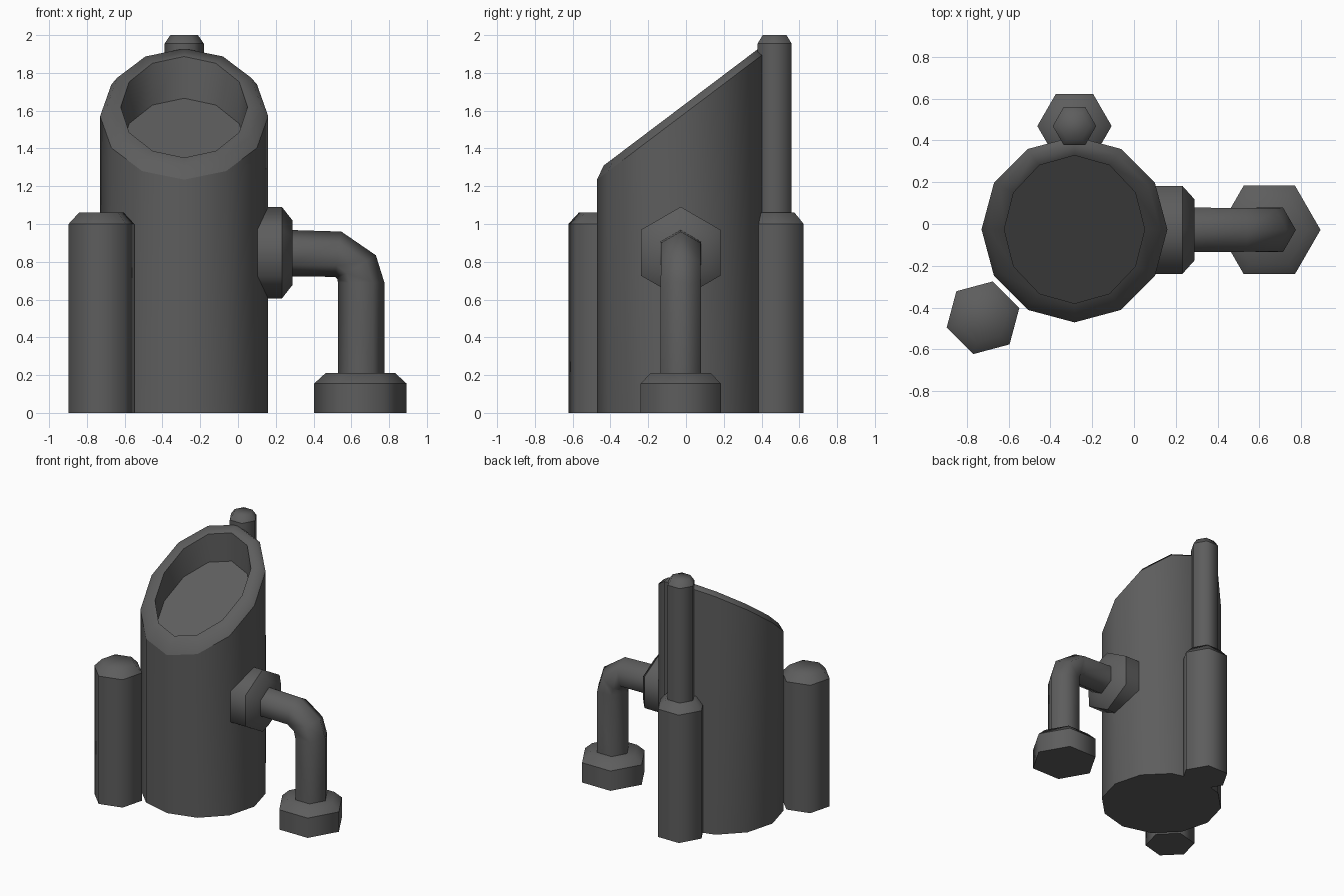
import bpy, bmesh
from math import sin, cos, pi, radians
from mathutils import Vector

if "Cube" in bpy.data.objects:
    bpy.data.objects.remove(bpy.data.objects["Cube"])

X, Y, Z = Vector((1, 0, 0)), Vector((0, 1, 0)), Vector((0, 0, 1))

# Dark grey finish shared by every part
dark = bpy.data.materials.new("dark_grey")
dark.diffuse_color = (0.11, 0.11, 0.11, 1)
dark.use_nodes = True
dark.node_tree.nodes["Principled BSDF"].inputs["Base Color"].default_value = dark.diffuse_color


def ring(center, r, n=6, u=X, v=Y, phase=0.0):
    """Regular polygon around a centre in the u-v plane."""
    c = Vector(center)
    return [c + r * (u * cos(phase + 2 * pi * i / n) + v * sin(phase + 2 * pi * i / n))
            for i in range(n)]


def loft(name, rings, sharp):
    """Capped skin through rings; listed rings get hard edges, the rest shade smooth."""
    bm = bmesh.new()
    loops = [[bm.verts.new(p) for p in r] for r in rings]
    n = len(loops[0])
    for a, b in zip(loops, loops[1:]):
        for i in range(n):
            j = (i + 1) % n
            bm.faces.new((a[i], a[j], b[j], b[i]))
    bm.faces.new(loops[0][::-1])
    bm.faces.new(loops[-1])
    bmesh.ops.recalc_face_normals(bm, faces=bm.faces)
    for f in bm.faces:
        f.smooth = True
    for k in sharp:
        for i in range(n):
            bm.edges.get((loops[k][i], loops[k][(i + 1) % n])).smooth = False
    mesh = bpy.data.meshes.new(name)
    bm.to_mesh(mesh)
    bm.free()
    mesh.materials.append(dark)
    ob = bpy.data.objects.new(name, mesh)
    bpy.context.collection.objects.link(ob)
    return ob


def capped_post(name, base, r, length, r_top, chamfer, phase=0.0, u=X, v=Y):
    """Hexagonal post with a chamfered end."""
    axis, b = u.cross(v), Vector(base)
    return loft(name, [ring(b, r, 6, u, v, phase),
                       ring(b + axis * length, r, 6, u, v, phase),
                       ring(b + axis * (length + chamfer), r_top, 6, u, v, phase)], (0, 1))


# Main tank: 12-sided, slanted chamfered rim with a recessed slanted floor
CX, CY = -0.285, -0.026


def slanted(r, z_mid, stretch=1.0):
    pts = ring((CX, CY, 0), r, 12, X, Y * stretch)
    for p in pts:
        p.z = z_mid + 0.755 * (p.y - CY)
    return pts


loft("tank", [ring((CX, CY, 0), 0.445, 12), slanted(0.445, 1.571), slanted(0.41, 1.619),
              slanted(0.336, 1.619, 1.055), slanted(0.336, 1.398, 1.055)], (0, 1, 3, 4))

# Side posts and rear chimney
capped_post("front_post", (-0.723, -0.449, 0), 0.18, 1.0, 0.123, 0.06, radians(15))
capped_post("rear_post", (CX, 0.469, 0), 0.178, 1.0, 0.122, 0.06)
capped_post("chimney", (CX, 0.469, 1.0), 0.104, 0.955, 0.073, 0.045)

# Pipe flange on the tank wall and pipe foot on the ground
PY = -0.028
capped_post("pipe_flange", (0.08, PY, 0.848), 0.243, 0.152, 0.17, 0.057, pi / 2, Y, Z)
capped_post("pipe_foot", (0.648, PY, 0), 0.245, 0.155, 0.185, 0.055)

# Elbow pipe: (x, z, radius, tilt in degrees)
path = [(0.25, 0.846, 0.123, 0), (0.53, 0.840, 0.121, 8),
        (0.628, 0.771, 0.120, 58), (0.652, 0.69, 0.123, 90), (0.652, 0.18, 0.123, 90)]
loft("elbow_pipe", [ring((x, PY, z), r, 6, Vector((sin(radians(t)), 0, cos(radians(t)))), Y)
                    for x, z, r, t in path], (0, 4))
